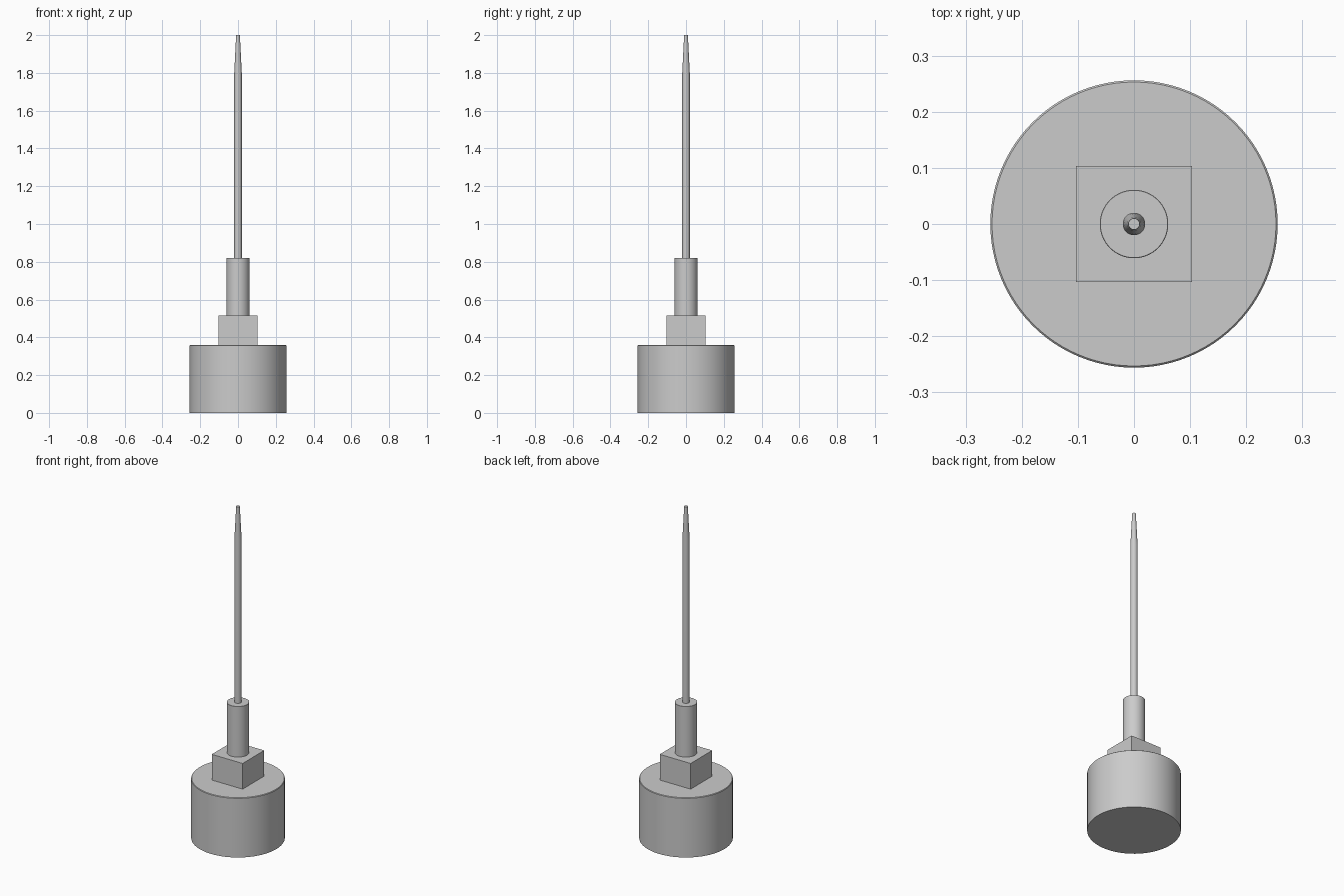
import bpy, bmesh, math

if "Cube" in bpy.data.objects:
    bpy.data.objects.remove(bpy.data.objects["Cube"], do_unlink=True)

# Single plain metal colour
metal = bpy.data.materials.new("grey_metal")
metal.use_nodes = True
GREY = (0.6, 0.6, 0.6, 1)
metal.diffuse_color = GREY
metal.node_tree.nodes["Principled BSDF"].inputs["Base Color"].default_value = GREY


def add_object(name, bm):
    bmesh.ops.recalc_face_normals(bm, faces=bm.faces)
    mesh = bpy.data.meshes.new(name)
    bm.to_mesh(mesh)
    bm.free()
    mesh.materials.append(metal)
    obj = bpy.data.objects.new(name, mesh)
    bpy.context.collection.objects.link(obj)
    return obj


def turned(name, profile, sides=64):
    """Solid of revolution from (radius, height) points, with capped ends."""
    bm = bmesh.new()
    rings = []
    for r, z in profile:
        angles = [2 * math.pi * i / sides for i in range(sides)]
        rings.append([bm.verts.new((r * math.cos(a), r * math.sin(a), z)) for a in angles])
    for low, high in zip(rings, rings[1:]):
        for i in range(sides):
            j = (i + 1) % sides
            bm.faces.new((low[i], low[j], high[j], high[i]))
    bm.faces.new(rings[0])
    bm.faces.new(rings[-1])
    obj = add_object(name, bm)
    bpy.ops.object.select_all(action="DESELECT")
    obj.select_set(True)
    bpy.context.view_layer.objects.active = obj
    bpy.ops.object.shade_smooth_by_angle(angle=math.radians(35))
    return obj


# Heavy round base with a finely eased top edge
turned("base", [(0.256, 0), (0.256, 0.357), (0.253, 0.36)], 96)

# Square block on the base
bm = bmesh.new()
bmesh.ops.create_cube(bm, size=1)
bmesh.ops.scale(bm, vec=(0.206, 0.206, 0.155), verts=bm.verts)
bmesh.ops.translate(bm, vec=(0, 0, 0.4375), verts=bm.verts)
add_object("square_block", bm)

# Round sleeve holding the needle
turned("sleeve", [(0.061, 0.515), (0.061, 0.819), (0.06, 0.82)])

# Long needle with a blunt tapered tip
turned("needle", [(0.02, 0.82), (0.02, 1.8), (0.01, 2.0)], 32)
